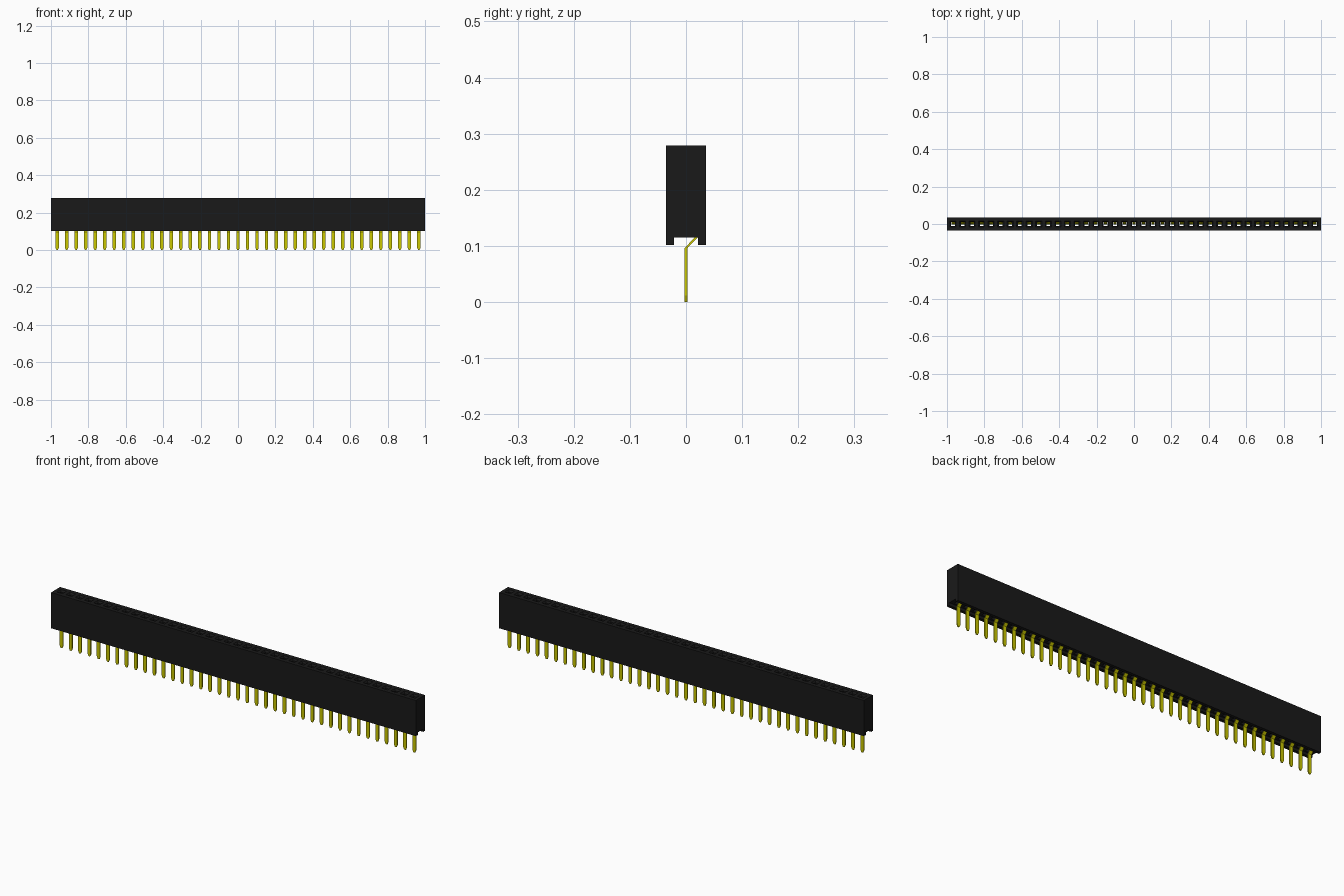
import bpy, bmesh

PINS = 39
PITCH = 0.0509
XS = [(i - (PINS - 1) / 2) * PITCH for i in range(PINS)]

cube = bpy.data.objects.get("Cube")
if cube:
    bpy.data.objects.remove(cube, do_unlink=True)


def material(name, colour):
    mat = bpy.data.materials.new(name)
    mat.use_nodes = True
    mat.diffuse_color = colour
    bsdf = mat.node_tree.nodes["Principled BSDF"]
    bsdf.inputs["Base Color"].default_value = colour
    return mat


black = material("black plastic", (0.01, 0.01, 0.01, 1))
gold = material("yellow gold", (0.6, 0.58, 0.0, 1))


def finish(bm, name, mat):
    bmesh.ops.recalc_face_normals(bm, faces=bm.faces)
    mesh = bpy.data.meshes.new(name)
    bm.to_mesh(mesh)
    bm.free()
    mesh.materials.append(mat)
    obj = bpy.data.objects.new(name, mesh)
    bpy.context.collection.objects.link(obj)
    return obj


def loft(bm, rings):
    """Skin matching rings of points into a closed solid."""
    loops = [[bm.verts.new(p) for p in ring] for ring in rings]
    for a, b in zip(loops, loops[1:]):
        for i in range(len(a)):
            j = (i + 1) % len(a)
            bm.faces.new((a[i], a[j], b[j], b[i]))
    bm.faces.new(loops[0])
    bm.faces.new(loops[-1])


def rect(x, y0, y1, z, half):
    return [(x - half, y0, z), (x + half, y0, z), (x + half, y1, z), (x - half, y1, z)]


# Housing: inverted-channel profile swept along x
profile = [(-0.0355, 0.102), (-0.021, 0.102), (-0.021, 0.115), (0.021, 0.115),
           (0.021, 0.102), (0.0355, 0.102), (0.0355, 0.279), (-0.0355, 0.279)]
bm = bmesh.new()
loft(bm, [[(x, y, z) for y, z in profile] for x in (-1, 1)])
housing = finish(bm, "housing", black)

# Socket cutter: chamfered mouth, narrow throat and wider contact cavity
bm = bmesh.new()
for x in XS:
    loft(bm, [rect(x, -0.013, 0.025, 0.112, 0.013),
              rect(x, -0.013, 0.025, 0.255, 0.013),
              rect(x, -0.010, 0.010, 0.256, 0.010),
              rect(x, -0.010, 0.010, 0.270, 0.010),
              rect(x, -0.017, 0.017, 0.280, 0.017)])
cutter = finish(bm, "socket_cutter", black)
cutter.hide_render = True

cut = housing.modifiers.new("sockets", "BOOLEAN")
cut.operation = "DIFFERENCE"
cut.solver = "EXACT"
cut.object = cutter
# Apply the cut so the helper can go
mesh = bpy.data.meshes.new_from_object(
    housing.evaluated_get(bpy.context.evaluated_depsgraph_get()))
housing.modifiers.clear()
housing.data = mesh
bpy.data.objects.remove(cutter, do_unlink=True)

# Contacts: flat strip with tapered tip, cranked to the rear wall, sprung at the top
# Each station is y, z, half width
path = [(0, 0, 0.004), (0, 0.012, 0.009), (0, 0.096, 0.009), (0.020, 0.117, 0.009),
        (0.020, 0.165, 0.009), (0.006, 0.225, 0.008), (0.010, 0.250, 0.008)]
bm = bmesh.new()
for x in XS:
    loft(bm, [rect(x, y - 0.0025, y + 0.0025, z, half) for y, z, half in path])
finish(bm, "contact_pins", gold)
